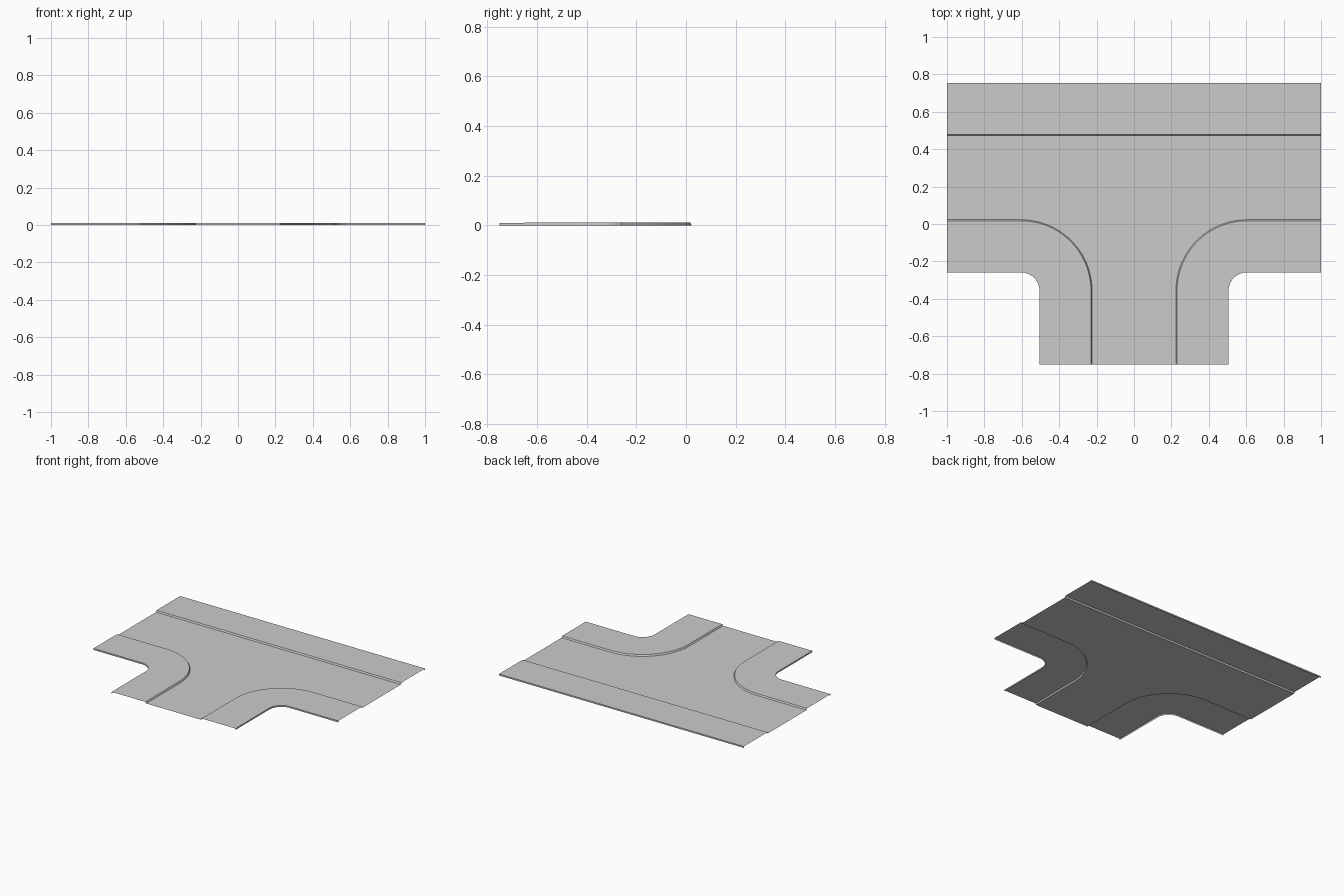
import bpy, bmesh, math

if "Cube" in bpy.data.objects:
    bpy.data.objects.remove(bpy.data.objects["Cube"])

H = 0.011                     # kerb height
CX, CY = 0.604, -0.357        # centre of the corner curves
R_ROAD, R_TOP, R_OUT = 0.380, 0.374, 0.0985
Y_NEAR, Y_FAR = CY + R_ROAD, 0.472
Y_BACK, Y_END, Y_SEAM = 0.753, -0.751, -0.5
SEGS = 24


def make_object(name, grids):
    """Build one open surface from grids of points (rows x columns)."""
    bm = bmesh.new()
    for rows in grids:
        vs = [[bm.verts.new(p) for p in row] for row in rows]
        for a, b in zip(vs, vs[1:]):
            for j in range(len(a) - 1):
                bm.faces.new((a[j], b[j], b[j + 1], a[j + 1]))
    bmesh.ops.remove_doubles(bm, verts=bm.verts, dist=1e-5)
    me = bpy.data.meshes.new(name)
    bm.to_mesh(me)
    bm.free()
    ob = bpy.data.objects.new(name, me)
    bpy.context.collection.objects.link(ob)
    bpy.ops.object.select_all(action='DESELECT')
    ob.select_set(True)
    bpy.context.view_layer.objects.active = ob
    bpy.ops.object.shade_smooth_by_angle(angle=math.radians(30))
    return ob


def arc(r):
    """Quarter turn from the through road into the side road."""
    return [(CX + r * math.cos(a), CY + r * math.sin(a))
            for a in (math.pi / 2 * (1 + i / SEGS) for i in range(SEGS + 1))]


def corner_path(r):
    return [(1, CY + r)] + arc(r) + [(CX - r, Y_SEAM), (CX - r, Y_END)]


# Road surface: straight carriageway plus flared throat of the side road
xs = (-1, -CX, CX, 1)
through = [[(x, y, 0) for x in xs] for y in (Y_FAR, Y_NEAR)]
throat = [[(-x, y, 0), (x, y, 0)] for x, y in corner_path(R_ROAD)[1:]]
make_object("road_surface", [through, throat])

# Straight pavement along the back: sloped kerb, top, outer skirt
profile = [(Y_FAR, 0), (Y_FAR + R_ROAD - R_TOP, H), (Y_BACK, H), (Y_BACK, 0)]
make_object("back_pavement", [[[(x, y, z) for y, z in profile] for x in (-1, 1)]])

# Curved corner pavements with the same section, mirrored left to right
section = [(R_ROAD, 0), (R_TOP, H), (R_OUT, H), (R_OUT, 0)]
paths = [corner_path(r) for r, z in section]
rows = [[(p[0], p[1], z) for p, (r, z) in zip(pts, section)] for pts in zip(*paths)]
# the side-road end dips very slightly beyond the seam
rows[-1] = [(x, y, z * 0.93) for x, y, z in rows[-1]]
corner = make_object("corner_pavements", [rows])
corner.modifiers.new("mirror", 'MIRROR').use_axis[0] = True
